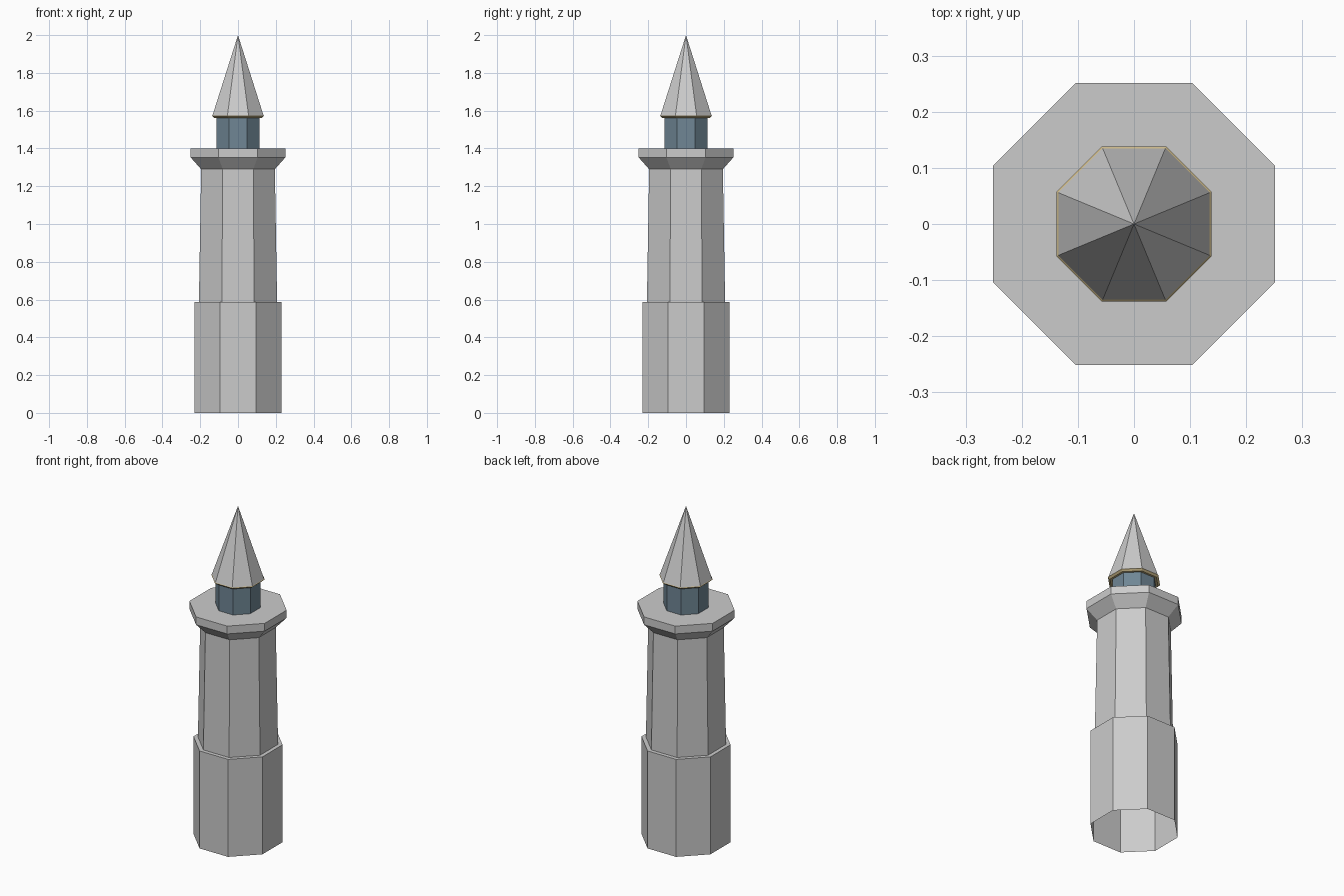
import bpy, bmesh, math

if "Cube" in bpy.data.objects:
    bpy.data.objects.remove(bpy.data.objects["Cube"])

SIDES = 8


def colour(name, rgb):
    mat = bpy.data.materials.new(name)
    mat.diffuse_color = (*rgb, 1)
    mat.use_nodes = True
    mat.node_tree.nodes["Principled BSDF"].inputs["Base Color"].default_value = mat.diffuse_color
    return mat


def octagon_part(name, profile, mat=None):
    """Sweep (apothem, z) points round the axis; an apothem of 0 is an apex."""
    bm = bmesh.new()
    rings = []
    for apothem, z in profile:
        if apothem == 0:
            rings.append([bm.verts.new((0, 0, z))] * SIDES)
            continue
        r = apothem / math.cos(math.pi / SIDES)
        angles = [(i + 0.5) * math.tau / SIDES for i in range(SIDES)]
        rings.append([bm.verts.new((r * math.cos(a), r * math.sin(a), z)) for a in angles])
    for low, high in zip(rings, rings[1:]):
        for i in range(SIDES):
            j = (i + 1) % SIDES
            corners = [low[i], low[j], high[j], high[i]]
            bm.faces.new(list(dict.fromkeys(corners)))
    mesh = bpy.data.meshes.new(name)
    bm.to_mesh(mesh)
    bm.free()
    obj = bpy.data.objects.new(name, mesh)
    bpy.context.collection.objects.link(obj)
    if mat:
        mesh.materials.append(mat)
    return obj


glass = colour("slate_glass", (0.16, 0.24, 0.30))
gold = colour("gold_trim", (0.62, 0.50, 0.26))

# Base, open underneath, with a narrow ledge on top
octagon_part("base", [(0.23, 0), (0.23, 0.587), (0.207, 0.587)])
# Tapered shaft
octagon_part("shaft", [(0.207, 0.587), (0.195, 1.29)])
# Flared gallery with a flat floor
octagon_part("gallery", [(0.195, 1.29), (0.251, 1.353), (0.251, 1.40), (0.115, 1.40)])
# Lantern room
octagon_part("lantern", [(0.115, 1.40), (0.115, 1.562)], glass)
# Gold eave under the roof
octagon_part("eave_trim", [(0.115, 1.562), (0.127, 1.562), (0.138, 1.572), (0.135, 1.575)], gold)
# Pointed roof
octagon_part("roof", [(0.135, 1.575), (0, 2.0)])
